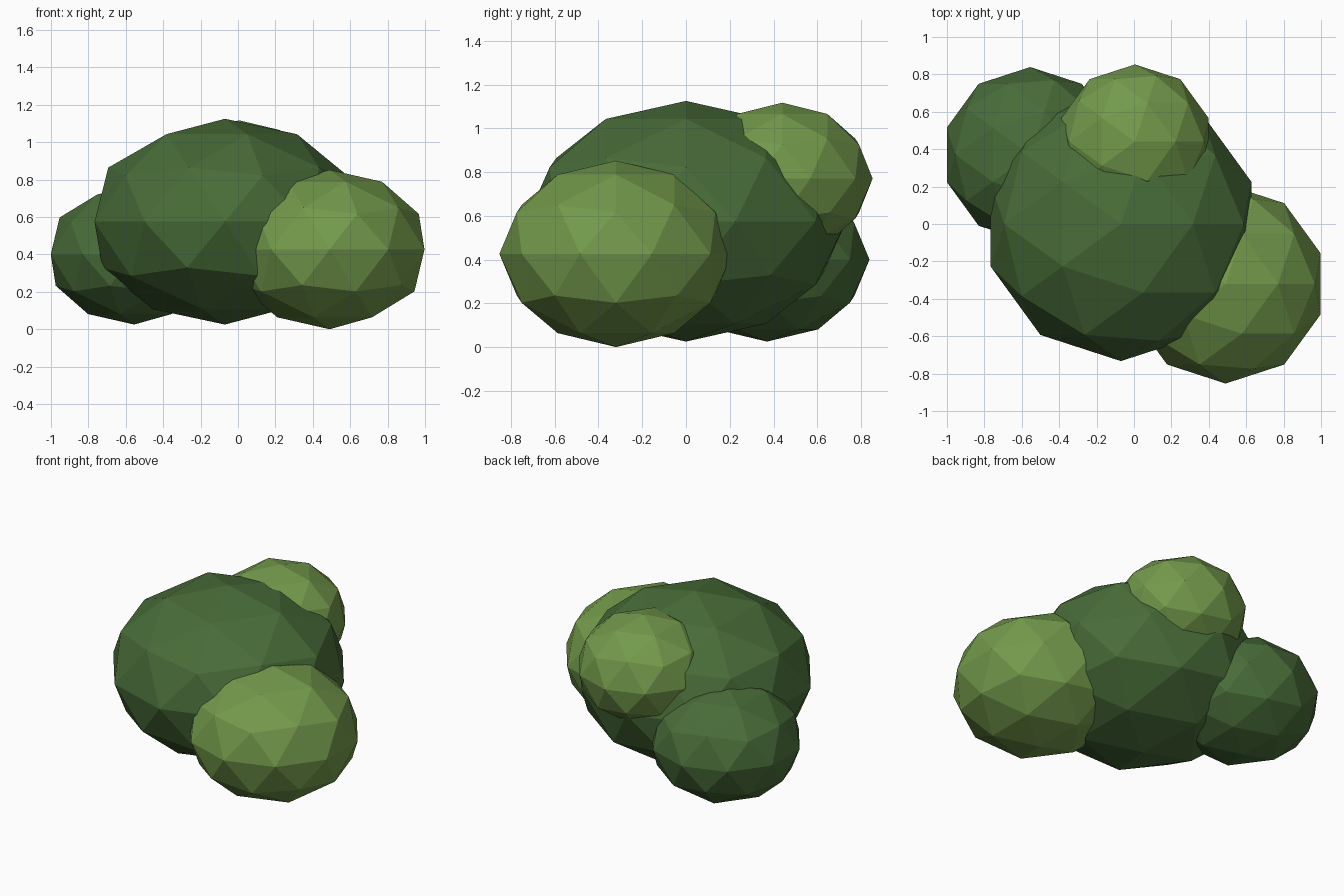
import bpy

if "Cube" in bpy.data.objects:
    bpy.data.objects.remove(bpy.data.objects["Cube"])


def material(name, rgb):
    m = bpy.data.materials.new(name)
    m.diffuse_color = (*rgb, 1.0)
    m.use_nodes = True
    m.node_tree.nodes["Principled BSDF"].inputs["Base Color"].default_value = m.diffuse_color
    return m


dark = material("dark leaf green", (0.065, 0.150, 0.040))
light = material("light leaf green", (0.170, 0.320, 0.070))


# Each foliage clump is a faceted icosphere, squashed vertically
def clump(name, center, radius, height, mat):
    bpy.ops.mesh.primitive_ico_sphere_add(subdivisions=2, radius=1, location=center)
    ob = bpy.context.object
    ob.name = name
    ob.scale = (radius, radius, height)
    bpy.ops.object.transform_apply(location=False, rotation=False, scale=True)
    ob.data.materials.append(mat)


clump("main_foliage", (-0.07, 0.0, 0.575), 0.733, 0.55, dark)
clump("back_left_foliage", (-0.555, 0.37, 0.40), 0.469, 0.375, dark)
clump("front_right_foliage", (0.49, -0.32, 0.426), 0.533, 0.426, light)
clump("top_back_foliage", (0.005, 0.44, 0.77), 0.413, 0.347, light)
